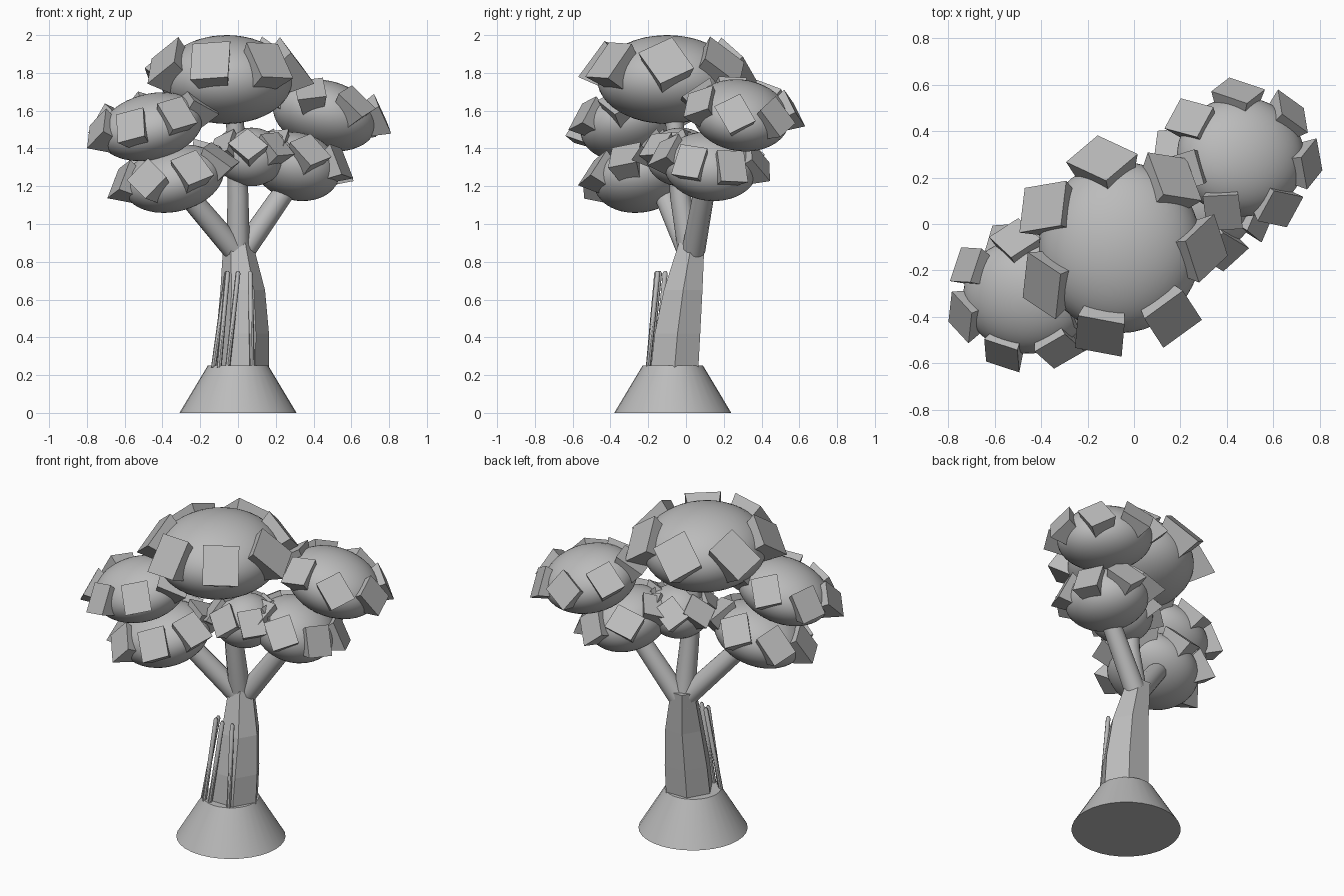
import bpy, bmesh, math, random
from mathutils import Vector, Matrix

if "Cube" in bpy.data.objects:
    bpy.data.objects.remove(bpy.data.objects["Cube"], do_unlink=True)
random.seed(4)

grey = bpy.data.materials.new("plain_grey")
grey.use_nodes = True
grey.diffuse_color = (0.5, 0.5, 0.5, 1)
grey.node_tree.nodes["Principled BSDF"].inputs["Base Color"].default_value = (0.5, 0.5, 0.5, 1)


def finish(bm, name, angle=None):
    """Turn a bmesh into an object; smooth below the given angle, or flat."""
    bmesh.ops.recalc_face_normals(bm, faces=bm.faces)
    mesh = bpy.data.meshes.new(name)
    bm.to_mesh(mesh)
    bm.free()
    mesh.materials.append(grey)
    if angle:
        mesh.shade_smooth()
        mesh.set_sharp_from_angle(angle=math.radians(angle))
    obj = bpy.data.objects.new(name, mesh)
    bpy.context.collection.objects.link(obj)
    return obj


def tube(name, stations, sides, angle=None, level=False):
    """Loft circles (centre, radius) along a path; level keeps them horizontal."""
    bm = bmesh.new()
    rings = []
    points = [Vector(p) for p, r in stations]
    for i, (p, r) in enumerate(stations):
        along = points[min(i + 1, len(points) - 1)] - points[max(i - 1, 0)]
        turn = Vector((0, 0, 1)).rotation_difference(along).to_matrix()
        if level:
            turn = Matrix.Identity(3)
        ring = []
        for k in range(sides):
            a = math.tau * k / sides
            ring.append(bm.verts.new(points[i] + turn @ Vector((r * math.cos(a), r * math.sin(a), 0))))
        rings.append(ring)
    for low, high in zip(rings, rings[1:]):
        for k in range(sides):
            n = (k + 1) % sides
            bm.faces.new((low[k], low[n], high[n], high[k]))
    bm.faces.new(rings[0])
    bm.faces.new(rings[-1])
    return finish(bm, name, angle)


# Turn of each leaf block about its own outward axis, in degrees
ROLLS = (45, 5, -3, 30, 45, 40, 27)


def foliage(name, centre, radii, phase, size, lean=0.3):
    """A squashed ball leaning away from the trunk, with a ring of seven leaf blocks."""
    centre = Vector(centre)
    tilt_up = Vector((centre.x, centre.y, 0)).normalized() * lean + Vector((0, 0, 1))
    place = Matrix.Translation(centre) @ Vector((0, 0, 1)).rotation_difference(tilt_up).to_matrix().to_4x4()
    bm = bmesh.new()
    bmesh.ops.create_icosphere(bm, subdivisions=4, radius=1,
                               matrix=place @ Matrix.Diagonal((*radii, 1)))
    finish(bm, name + "_ball", 40)

    bm = bmesh.new()
    for k in range(7):
        a = math.radians(phase) + math.tau * k / 7
        out = Vector((math.cos(a), math.sin(a), 0))
        normal = (out + Vector((0, 0, random.uniform(0.7, 1.0)))).normalized()
        side = Vector((0, 0, 1)).cross(out)
        up = normal.cross(side)
        frame = Matrix((side, up, normal)).transposed().to_4x4()
        face = Vector((out.x * radii[0], out.y * radii[1], radii[2] * 0.38)) * 1.03
        spot = Matrix.Translation(face - normal * size * 0.4)
        roll = Matrix.Rotation(math.radians(ROLLS[k]), 4, "Z")
        block = bmesh.ops.create_cube(bm, size=1)["verts"]
        # inner end of each block is narrower
        for v in block:
            taper = 1 if v.co.z > 0 else 0.62
            v.co = Vector((v.co.x * taper, v.co.y * 1.15 * taper, v.co.z * 0.95)) * size
        bmesh.ops.transform(bm, matrix=place @ spot @ frame @ roll, verts=block)
    finish(bm, name + "_leaf_blocks")


# Base mound and six-sided trunk
tube("base_mound", [((0, -0.07, 0), 0.31), ((0, -0.07, 0.25), 0.16)], 32, 40, True)
tube("trunk", [((0.02, -0.06, 0.24), 0.145), ((0.025, -0.045, 0.42), 0.139),
               ((0.025, -0.015, 0.65), 0.118), ((0, 0.03, 0.9), 0.078)], 6, None, True)

# Branches
tube("middle_branch", [((0, 0.03, 0.8), 0.065), ((0, -0.03, 1.15), 0.055),
                       ((-0.02, -0.07, 1.65), 0.045)], 12, 40)
tube("right_branch", [((0, 0.02, 0.84), 0.062), ((-0.34, -0.15, 1.24), 0.055)], 12, 40)
tube("left_branch", [((0.03, 0.04, 0.86), 0.062), ((0.3, 0.11, 1.25), 0.055)], 12, 40)

# Thin shoots leaning on the front of the trunk
for i, (x0, y0, x1, y1) in enumerate([(-0.13, -0.16, -0.06, -0.11), (-0.1, -0.19, -0.055, -0.14),
                                      (-0.055, -0.2, 0, -0.155), (0.075, -0.2, 0.065, -0.15)]):
    tube(f"shoot_{i + 1}", [((x0, y0, 0.24), 0.013), ((x1, y1, 0.74), 0.013),
                            ((x1, y1, 0.752), 0.006)], 8, 40)

# Canopy
foliage("top_foliage", (-0.06, -0.1, 1.765), (0.35, 0.37, 0.235), -155, 0.205, 0)
foliage("upper_right_foliage", (-0.46, -0.31, 1.515), (0.28, 0.25, 0.172), -161, 0.155)
foliage("upper_left_foliage", (0.46, 0.29, 1.575), (0.28, 0.26, 0.182), 95, 0.155)
foliage("lower_right_foliage", (-0.34, -0.24, 1.24), (0.27, 0.25, 0.172), -118, 0.16)
foliage("lower_left_foliage", (0.31, 0.13, 1.305), (0.235, 0.25, 0.178), -78, 0.155)
foliage("middle_foliage", (0.07, -0.03, 1.355), (0.18, 0.18, 0.155), -95, 0.14, 0)
